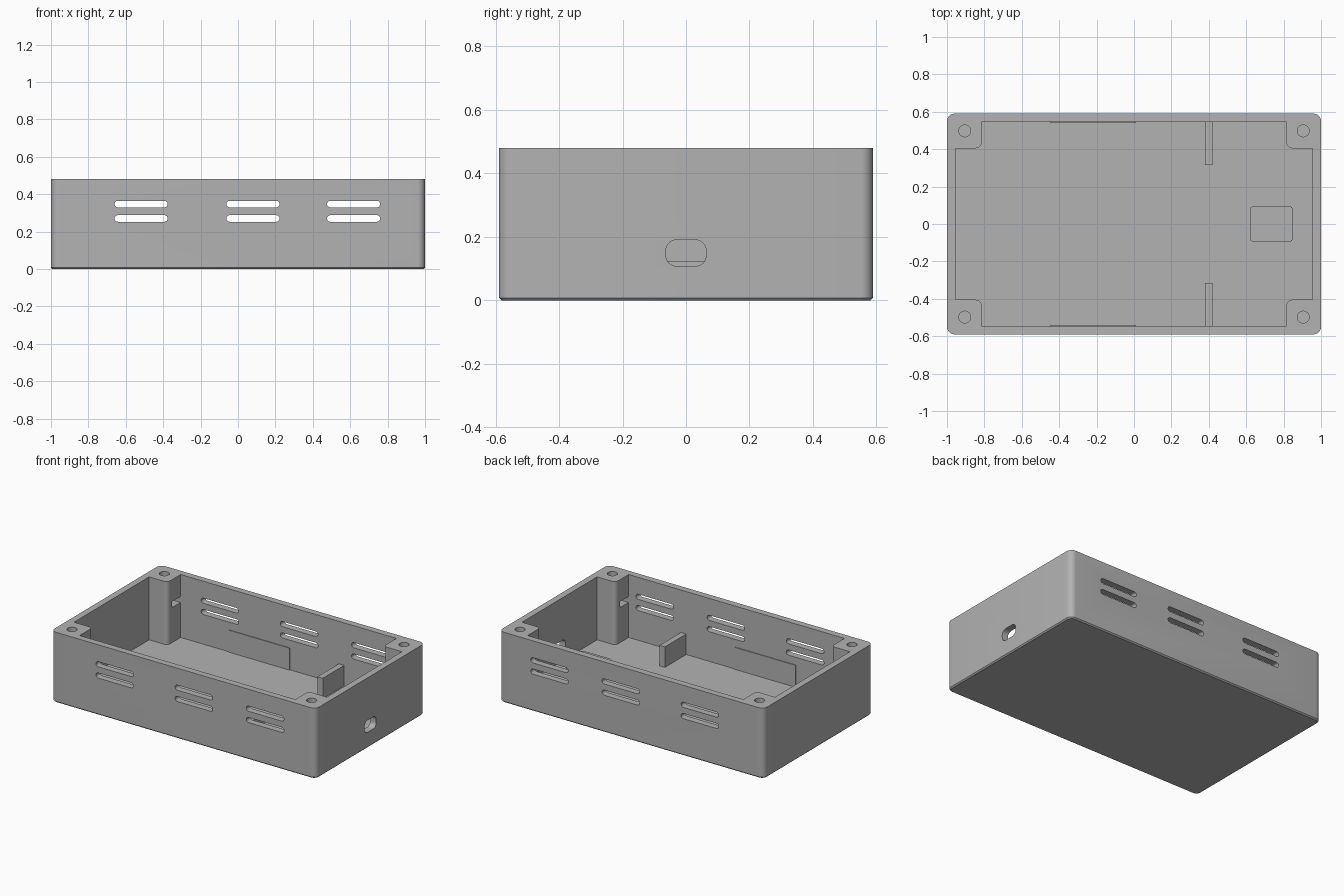
import bpy, bmesh
from math import cos, sin, pi, radians
from mathutils import Matrix

if "Cube" in bpy.data.objects:
    bpy.data.objects.remove(bpy.data.objects["Cube"])

grey = bpy.data.materials.new("plain_grey")
grey.use_nodes = True
colour = (0.45, 0.45, 0.45, 1)
grey.diffuse_color = colour
grey.node_tree.nodes["Principled BSDF"].inputs["Base Color"].default_value = colour

W, D, H = 1.0, 0.59, 0.48        # half width, half depth, height
IX, IY, FLOOR = 0.955, 0.545, 0.05   # inner walls and floor
PX, PY = 0.815, 0.405            # inner faces of the corner posts
Z_UP = Matrix.Identity(4)
ALONG_Y = Matrix.Rotation(radians(90), 4, 'X')   # profile (x, z), length along -y
ALONG_X = Matrix(((0, 0, 1, 0), (1, 0, 0, 0), (0, 1, 0, 0), (0, 0, 0, 1)))


def arc(cx, cy, r, start, end, n=8):
    return [(cx + r * cos(start + (end - start) * i / n),
             cy + r * sin(start + (end - start) * i / n)) for i in range(n + 1)]


def rounded(x0, x1, y0, y1, r):
    corners = ((x1 - r, y1 - r), (x0 + r, y1 - r), (x0 + r, y0 + r), (x1 - r, y0 + r))
    return [p for i, (x, y) in enumerate(corners)
            for p in arc(x, y, r, i * pi / 2, (i + 1) * pi / 2)]


def rect(x0, x1, y0, y1):
    return [(x1, y1), (x0, y1), (x0, y0), (x1, y0)]


def prism(name, profile, a, b, axis=Z_UP, chamfer=0):
    """Extrude a profile from a to b, with an optional chamfer on the lower rim."""
    bm = bmesh.new()
    base = bm.faces.new([bm.verts.new((x, y, a)) for x, y in profile])
    top = bmesh.ops.extrude_face_region(bm, geom=[base])["geom"]
    verts = [v for v in top if isinstance(v, bmesh.types.BMVert)]
    bmesh.ops.translate(bm, verts=verts, vec=(0, 0, b - a))
    if chamfer:
        rim = [e for e in bm.edges if all(abs(v.co.z - a) < 1e-6 for v in e.verts)]
        bmesh.ops.bevel(bm, geom=rim, offset=chamfer, segments=1, affect='EDGES')
    bm.transform(axis)
    bmesh.ops.recalc_face_normals(bm, faces=bm.faces)
    mesh = bpy.data.meshes.new(name)
    bm.to_mesh(mesh)
    bm.free()
    mesh.materials.append(grey)
    obj = bpy.data.objects.new(name, mesh)
    bpy.context.collection.objects.link(obj)
    return obj


def activate(obj):
    bpy.ops.object.select_all(action='DESELECT')
    obj.select_set(True)
    bpy.context.view_layer.objects.active = obj


def cut(target, cutter):
    cutter.hide_render = True
    mod = target.modifiers.new("cut", 'BOOLEAN')
    mod.operation, mod.solver, mod.object = 'DIFFERENCE', 'EXACT', cutter
    activate(target)
    bpy.ops.object.modifier_apply(modifier=mod.name)
    bpy.data.objects.remove(cutter)


# Outer case
case = prism("case", rounded(-W, W, -D, D, 0.04), 0, H, chamfer=0.008)

# Cavity that leaves four rounded corner posts standing
quarter = [(IX, PY)] + arc(PX + 0.03, PY + 0.03, 0.03, 1.5 * pi, pi) + [(PX, IY)]
left = [(-x, y) for x, y in reversed(quarter)]
outline = quarter + left
outline += [(x, -y) for x, y in reversed(outline)]
cut(case, prism("cavity", outline, FLOOR, H + 0.1))

# Vent slots through the front and back walls
for x in (-0.518, 0.08, 0.618):
    for z in (0.27, 0.347):
        slot = rounded(x - 0.142, x + 0.142, z - 0.0175, z + 0.0175, 0.0174)
        cut(case, prism("vent", slot, -0.7, 0.7, ALONG_Y))

# Cable port in the left wall
cut(case, prism("port", rounded(-0.063, 0.063, 0.108, 0.19, 0.032), 0.9, 1.1, ALONG_X))

# Screw holes and nut slots in the posts
for sx in (-1, 1):
    for sy in (-1, 1):
        hole = arc(sx * 0.905, sy * 0.498, 0.032, 0, 2 * pi, 24)[:-1]
        cut(case, prism("screw_hole", hole, 0.22, H + 0.1))
        nut = rect(*sorted((sx * 0.79, sx * 0.955)), *sorted((sy * 0.452, sy * 0.544)))
        cut(case, prism("nut_slot", nut, 0.29, 0.33))

activate(case)
bpy.ops.object.shade_smooth_by_angle(angle=radians(30))

# Ribs and thin wall plates on both long sides
for side, s in (("front", -1), ("back", 1)):
    prism(side + "_rib", rect(0.38, 0.42, *sorted((s * 0.315, s * 0.56))), 0.04, 0.19)
    prism(side + "_plate", rect(-0.45, 0.01, *sorted((s * 0.54, s * 0.548))), 0.045, 0.2)

# Raised pad beside the port
pad = prism("port_pad", rounded(0.62, 0.85, -0.095, 0.095, 0.02), 0.04, 0.124)
activate(pad)
bpy.ops.object.shade_smooth_by_angle(angle=radians(30))
